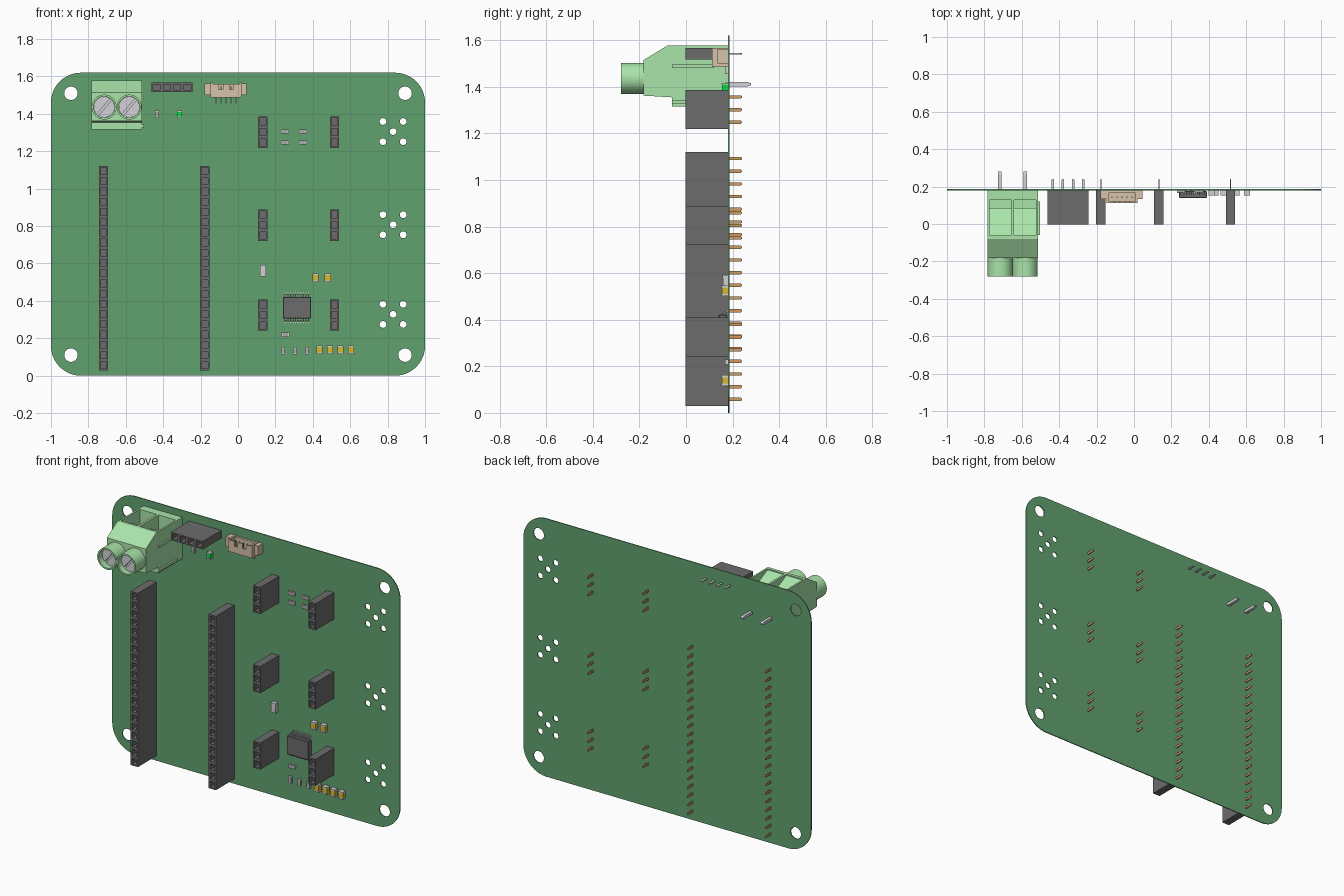
import bpy, bmesh, math
from mathutils import Matrix, Vector

if "Cube" in bpy.data.objects:
    bpy.data.objects.remove(bpy.data.objects["Cube"])

FRONT, BACK = 0.180, 0.186   # the two faces of the board


def mat(name, r, g, b):
    m = bpy.data.materials.new(name)
    m.diffuse_color = (r, g, b, 1)
    m.use_nodes = True
    m.node_tree.nodes["Principled BSDF"].inputs["Base Color"].default_value = m.diffuse_color
    return m


BOARD = mat("board_green", 0.12, 0.36, 0.16)
BLACK = mat("black_plastic", 0.15, 0.15, 0.15)
LIME = mat("light_green", 0.40, 0.78, 0.40)
COPPER = mat("copper", 0.62, 0.33, 0.13)
SILVER = mat("silver", 0.65, 0.65, 0.68)
BEIGE = mat("beige", 0.68, 0.54, 0.40)
YELLOW = mat("yellow", 0.70, 0.48, 0.03)
LED = mat("led_green", 0.0, 0.75, 0.05)
RESISTOR = mat("resistor_grey", 0.4, 0.4, 0.4)


def finish(name, bm, m):
    bmesh.ops.recalc_face_normals(bm, faces=bm.faces)
    me = bpy.data.meshes.new(name)
    bm.to_mesh(me)
    bm.free()
    me.materials.append(m)
    ob = bpy.data.objects.new(name, me)
    bpy.context.collection.objects.link(ob)
    return ob


def boxes(name, items, m):
    """Each item is (x0, x1, y0, y1, z0, z1)."""
    bm = bmesh.new()
    for x0, x1, y0, y1, z0, z1 in items:
        t = Matrix.Translation(((x0 + x1) / 2, (y0 + y1) / 2, (z0 + z1) / 2))
        s = Matrix.Diagonal((x1 - x0, y1 - y0, z1 - z0, 1))
        bmesh.ops.create_cube(bm, size=1, matrix=t @ s)
    return finish(name, bm, m)


def prisms(name, items, m):
    """Each item is a (y, z) profile swept from x0 to x1."""
    bm = bmesh.new()
    for pts, x0, x1 in items:
        a = [bm.verts.new((x0, y, z)) for y, z in pts]
        b = [bm.verts.new((x1, y, z)) for y, z in pts]
        bm.faces.new(a)
        bm.faces.new(b)
        for i in range(len(pts)):
            j = (i + 1) % len(pts)
            bm.faces.new((a[i], a[j], b[j], b[i]))
    return finish(name, bm, m)


def lathe(name, x, z, profile, m, n=40):
    """Spin an (r, y) profile around a front-to-back axis."""
    bm = bmesh.new()
    rings = [[bm.verts.new((x + r * math.cos(2 * math.pi * i / n), y,
                            z + r * math.sin(2 * math.pi * i / n))) for i in range(n)]
             for r, y in profile]
    for p, q in zip(rings, rings[1:]):
        for i in range(n):
            j = (i + 1) % n
            bm.faces.new((p[i], p[j], q[j], q[i]))
    bm.faces.new(rings[0])
    bm.faces.new(rings[-1])
    ob = finish(name, bm, m)
    bpy.context.view_layer.objects.active = ob
    ob.select_set(True)
    bpy.ops.object.shade_smooth_by_angle(angle=math.radians(35))
    ob.select_set(False)
    return ob


def cut(ob, cutter):
    mod = ob.modifiers.new("cut", 'BOOLEAN')
    mod.operation, mod.solver, mod.object = 'DIFFERENCE', 'EXACT', cutter
    cutter.hide_render = True
    cutter.hide_viewport = True


# Board: rounded outline and holes as one filled flat curve
curve = bpy.data.curves.new("board", 'CURVE')
curve.dimensions, curve.fill_mode, curve.extrude = '2D', 'BOTH', (BACK - FRONT) / 2


def loop(pts):
    s = curve.splines.new('POLY')
    s.points.add(len(pts) - 1)
    for p, (x, z) in zip(s.points, pts):
        p.co = (x, z, 0, 1)
    s.use_cyclic_u = True


def arc(x, z, r, a0, a1, n):
    return [(x + r * math.cos(math.radians(a0 + (a1 - a0) * i / n)),
             z + r * math.sin(math.radians(a0 + (a1 - a0) * i / n))) for i in range(n + 1)]


R, W, H = 0.16, 1.0, 1.62
loop(arc(W - R, H - R, R, 0, 90, 12) + arc(R - W, H - R, R, 90, 180, 12)
     + arc(R - W, R, R, 180, 270, 12) + arc(W - R, R, R, 270, 360, 12))
for x in (-0.893, 0.893):
    for z in (0.11, 1.51):
        loop(arc(x, z, 0.036, 0, 360, 32)[:-1])
for z in (1.305, 0.807, 0.328):
    for dx, dz in ((0, 0), (1, 1), (1, -1), (-1, 1), (-1, -1)):
        loop(arc(0.829 + dx * 0.054, z + dz * 0.054, 0.018, 0, 360, 20)[:-1])
board = bpy.data.objects.new("board", curve)
bpy.context.collection.objects.link(board)
board.rotation_euler.x = math.pi / 2
board.location.y = (FRONT + BACK) / 2
curve.materials.append(BOARD)
bpy.context.view_layer.objects.active = board
board.select_set(True)
bpy.ops.object.convert(target='MESH')
board.select_set(False)

# Socket headers: one square socket per pin, flat pins out of the back
PITCH = 0.0544


def header(name, x, z, n, pin_mat=COPPER, turned=False):
    half = n * PITCH / 2 + 0.002
    bm = bmesh.new()
    rows = [[bm.verts.new((sx * 0.025, y, -half + 2 * half * i / n))
             for sx, y in ((-1, -0.003), (1, -0.003), (1, FRONT), (-1, FRONT))]
            for i in range(n + 1)]
    fronts = []
    for a, b in zip(rows, rows[1:]):
        for k in range(4):
            j = (k + 1) % 4
            f = bm.faces.new((a[k], a[j], b[j], b[k]))
            if k == 0:
                fronts.append(f)
    bm.faces.new(rows[0])
    bm.faces.new(rows[-1])
    bmesh.ops.recalc_face_normals(bm, faces=bm.faces)
    bmesh.ops.inset_individual(bm, faces=fronts, thickness=0.013)
    deep = bmesh.ops.extrude_discrete_faces(bm, faces=fronts)["faces"]
    for f in deep:
        bmesh.ops.translate(bm, verts=f.verts, vec=Vector((0, 0.1, 0)))
    body = finish(name, bm, BLACK)
    w, e = 0.007, 0.24
    pins = []
    for i in range(n):
        c = (i - (n - 1) / 2) * PITCH
        pins.append(([(FRONT, c - w), (e - 0.005, c - w), (e, c - w / 2), (e, c + w / 2),
                      (e - 0.005, c + w), (FRONT, c + w)], -0.003, 0.003))
    for ob in (body, prisms(name + "_pins", pins, pin_mat)):
        ob.location = (x, 0, z)
        if turned:
            ob.rotation_euler.y = math.pi / 2


header("long_header_left", -0.719, 0.575, 20)
header("long_header_right", -0.177, 0.575, 20)
for i, z in enumerate((1.302, 0.805, 0.325)):
    header(f"short_header_left_{i}", 0.133, z, 3)
    header(f"short_header_right_{i}", 0.516, z, 3)
header("top_header", -0.353, 1.542, 4, SILVER, True)

# Screw terminal: housing with wire pockets, screw tubes, screws, ribs, pins
housing = prisms("terminal_housing", [([(FRONT, 1.577), (-0.08, 1.577), (-0.182, 1.515),
                 (-0.182, 1.362), (-0.06, 1.355), (-0.06, 1.316), (FRONT, 1.316)],
                 -0.783, -0.513)], LIME)
wedge = [(-0.06, 1.62), (-0.06, 1.57), (0.085, 1.50), (0.085, 1.42), (0.128, 1.42), (0.128, 1.62)]
cut(housing, prisms("pocket_cutter", [(wedge, -0.772, -0.655), (wedge, -0.641, -0.524)], LIME))
boxes("terminal_ribs", [(-0.515, -0.503, -0.06, 0.12, z, z + 0.016) for z in (1.327, 1.48)], LIME)
for i, x in enumerate((-0.7155, -0.5815)):
    lathe(f"screw_tube_{i}", x, 1.436, [(0.0668, -0.18), (0.0668, -0.28), (0.057, -0.28),
                                        (0.057, -0.20)], LIME)
    screw = lathe(f"screw_{i}", x, 1.436, [(0.056, -0.195), (0.056, -0.245)], SILVER)
    slot = boxes(f"slot_cutter_{i}", [(-0.07, 0.07, -0.3, -0.228, -0.006, 0.006)], SILVER)
    slot.location = (x, 0, 1.436)
    slot.rotation_euler.y = -math.radians(50)
    cut(screw, slot)
prisms("terminal_pins", [([(FRONT, 1.402), (0.265, 1.402), (0.28, 1.407), (0.28, 1.415),
        (0.265, 1.42), (FRONT, 1.42)], x - 0.009, x + 0.009) for x in (-0.718, -0.582)], SILVER)

# Small beige plug socket, open at the top, with side tabs and contacts
boxes("plug_socket", [(-0.147, 0.02, 0.112, FRONT, 1.487, 1.505),
                      (-0.147, 0.02, 0.165, FRONT, 1.5, 1.56),
                      (-0.147, -0.135, 0.112, FRONT, 1.5, 1.567), (0.008, 0.02, 0.112, FRONT, 1.5, 1.567),
                      (-0.147, 0.02, 0.112, 0.122, 1.5, 1.53)]
      + [(x, x + 0.036, 0.112, 0.122, 1.52, 1.56) for x in (-0.14, -0.0815, -0.023)]
      + [(x, x + 0.034, 0.135, FRONT, 1.5, 1.562) for x in (-0.18, 0.012)], BEIGE)
boxes("plug_contacts", [(x - 0.003, x + 0.003, 0.168, FRONT, 1.455, 1.49)
      for x in [-0.117 + 0.0267 * i for i in range(5)]]
      + [(x - 0.003, x + 0.003, 0.14, 0.147, 1.5, 1.55)
         for x in [-0.117 + 0.0267 * i for i in range(5)]], SILVER)

# Driver chip: bevelled body and two rows of bent leads
chip = boxes("chip_body", [(0.24, 0.39, 0.14, 0.177, 0.306, 0.422)], BLACK)
chip.modifiers.new("edge", 'BEVEL').width = 0.003
leads = []
for s in (-1, 1):
    foot = [(y, 0.364 + s * d) for y, d in ((0.156, 0.055), (0.156, 0.069), (0.175, 0.073),
            (0.175, 0.082), (0.18, 0.082), (0.18, 0.069), (0.161, 0.065), (0.161, 0.055))]
    leads += [(foot, x - 0.003, x + 0.003) for x in [0.315 + 0.0138 * (i - 4.5) for i in range(10)]]
prisms("chip_leads", leads, SILVER)


# Surface parts: coloured body between two metal end caps
def part(name, x, z, w, h, t, m, flat=False):
    e = 0.2 * h
    if flat:
        w, h = h, w
    b, k = ((w / 2 - e, h / 2), (e, h)) if flat else ((w / 2, h / 2 - e), (w, e))
    boxes(name, [(x - b[0], x + b[0], FRONT - t, FRONT, z - b[1], z + b[1])], m)
    ends = []
    for s in (-1, 1):
        cx = x + s * (w - e) / 2 if flat else x
        cz = z if flat else z + s * (h - e) / 2
        ends.append((cx - k[0] / 2, cx + k[0] / 2, FRONT - t - 0.001, FRONT,
                     cz - k[1] / 2, cz + k[1] / 2))
    boxes(name + "_ends", ends, SILVER)


for i, (x, z) in enumerate([(-0.433, 1.398), (0.241, 0.134), (0.305, 0.134), (0.369, 0.134)]):
    part(f"resistor_{i}", x, z, 0.022, 0.04, 0.012, RESISTOR)
for i, (x, z) in enumerate([(0.251, 1.305), (0.348, 1.305), (0.251, 1.246), (0.348, 1.246),
                            (0.254, 0.219)]):
    part(f"flat_resistor_{i}", x, z, 0.022, 0.043, 0.012, RESISTOR, True)
for i, (x, z) in enumerate([(0.414, 0.524), (0.479, 0.524)]
                           + [(0.436 + 0.056 * j, 0.139) for j in range(4)]):
    part(f"capacitor_{i}", x, z, 0.034, 0.046, 0.026, YELLOW)
part("large_resistor", 0.134, 0.561, 0.034, 0.06, 0.022, SILVER)
part("status_light", -0.313, 1.398, 0.026, 0.038, 0.026, LED)
